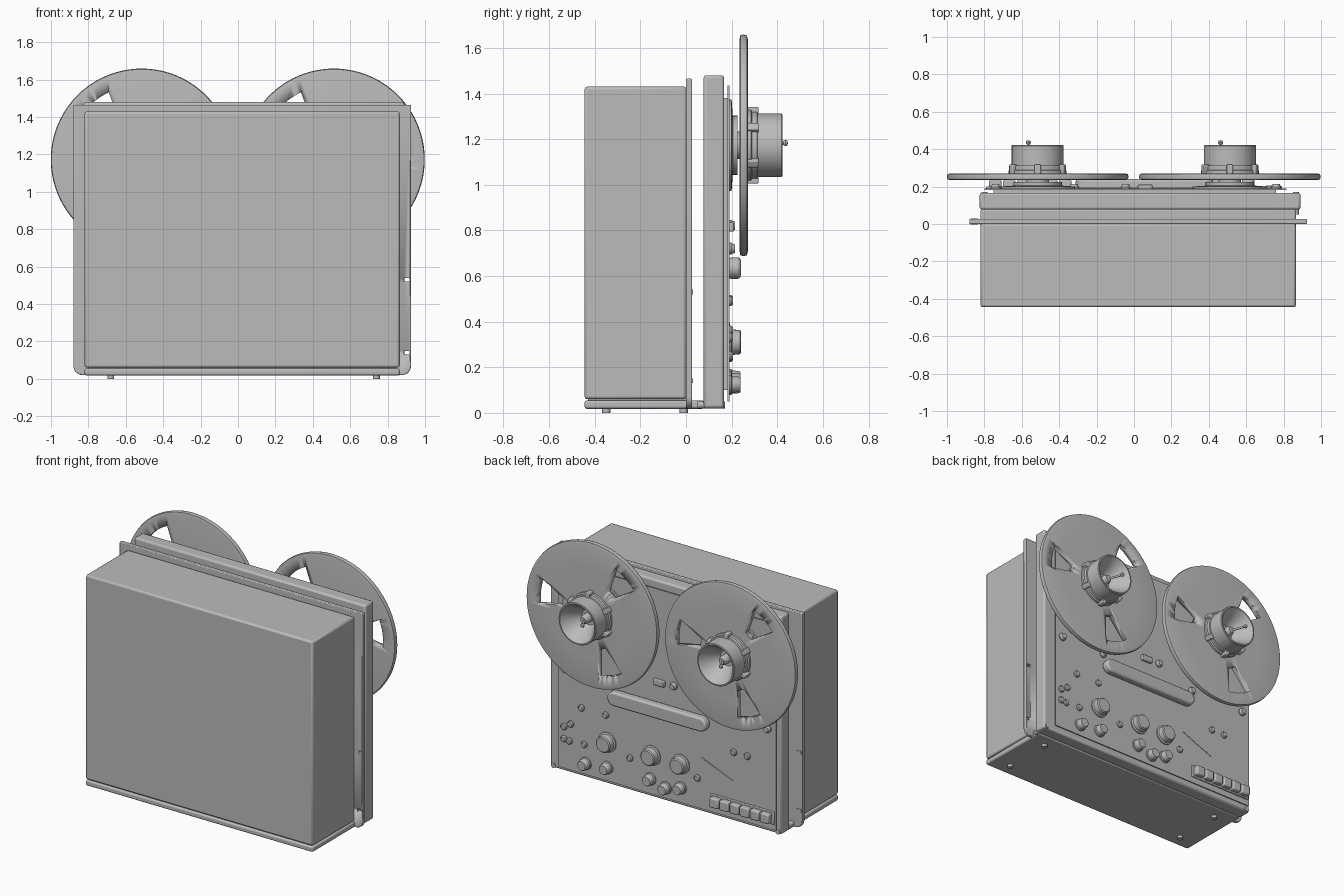
import bpy, bmesh
from math import sin, cos, pi, radians
from mathutils import Vector, Matrix

if "Cube" in bpy.data.objects:
    bpy.data.objects.remove(bpy.data.objects["Cube"])

grey = bpy.data.materials.new("plain grey")
grey.use_nodes = True
COLOUR = (0.5, 0.5, 0.5, 1)
grey.diffuse_color = COLOUR
grey.node_tree.nodes["Principled BSDF"].inputs["Base Color"].default_value = COLOUR


def finish(bm, name, bevel=0, segments=2):
    bmesh.ops.recalc_face_normals(bm, faces=bm.faces)
    mesh = bpy.data.meshes.new(name)
    bm.to_mesh(mesh)
    bm.free()
    ob = bpy.data.objects.new(name, mesh)
    bpy.context.collection.objects.link(ob)
    mesh.materials.append(grey)
    if bevel:
        mod = ob.modifiers.new("bevel", 'BEVEL')
        mod.width, mod.segments, mod.limit_method = bevel, segments, 'ANGLE'
    bpy.ops.object.select_all(action='DESELECT')
    ob.select_set(True)
    bpy.context.view_layer.objects.active = ob
    bpy.ops.object.shade_smooth_by_angle(angle=radians(35))
    return ob


def box(name, x, y, z, bevel=0):
    bm = bmesh.new()
    bmesh.ops.create_cube(bm, size=1)
    for v in bm.verts:
        v.co = [lo + (c + 0.5) * (hi - lo) for c, (lo, hi) in zip(v.co, (x, y, z))]
    return finish(bm, name, bevel)


def prism(name, points, y0, y1, bevel=0):
    """Outline in x and z, pushed along y."""
    bm = bmesh.new()
    face = bm.faces.new([bm.verts.new((x, y0, z)) for x, z in points])
    ext = bmesh.ops.extrude_face_region(bm, geom=[face])["geom"]
    for v in ext:
        if isinstance(v, bmesh.types.BMVert):
            v.co.y = y1
    return finish(bm, name, bevel)


def lathe(name, x, z, profile, steps=32):
    """Turn a (radius, y) profile about an axis along y."""
    bm = bmesh.new()
    vs = [bm.verts.new((r, y, 0)) for r, y in profile]
    es = [bm.edges.new(p) for p in zip(vs, vs[1:])]
    bmesh.ops.spin(bm, geom=vs + es, cent=(0, 0, 0), axis=(0, 1, 0),
                   angle=2 * pi, steps=steps)
    bmesh.ops.remove_doubles(bm, verts=bm.verts, dist=0.0004)
    bmesh.ops.translate(bm, verts=bm.verts, vec=(x, 0, z))
    return finish(bm, name)


def rod(name, a, b, r):
    a, b = Vector(a), Vector(b)
    bm = bmesh.new()
    turn = (b - a).to_track_quat('Z', 'Y').to_matrix().to_4x4()
    bmesh.ops.create_cone(bm, cap_ends=True, segments=16, radius1=r, radius2=r,
                          depth=(b - a).length,
                          matrix=Matrix.Translation((a + b) / 2) @ turn)
    return finish(bm, name)


def arc(cx, cz, r, start, end, n=10):
    return [(cx + r * cos(radians(start + (end - start) * i / n)),
             cz + r * sin(radians(start + (end - start) * i / n))) for i in range(n + 1)]


def cut(ob, cutter):
    mod = ob.modifiers.new("cut", 'BOOLEAN')
    mod.operation, mod.object, mod.solver = 'DIFFERENCE', cutter, 'EXACT'
    cutter.hide_render = True
    cutter.hide_set(True)


# Case, base slab and feet
box("case", (-0.82, 0.865), (-0.445, 0.002), (0.06, 1.43), 0.012)
box("base_slab", (-0.82, 0.865), (-0.445, 0.08), (0.018, 0.055), 0.01)
box("base_core", (-0.8, 0.845), (-0.43, 0), (0.05, 0.07))
for fx in (-0.68, 0.74):
    for fy in (-0.35, -0.01):
        rod("foot", (fx, fy, 0), (fx, fy, 0.03), 0.018)

# Mounting flange with rounded lower corners and edge slots
outline = [(0.925, 1.465), (-0.88, 1.465)] + arc(-0.83, 0.07, 0.05, 180, 270) \
    + arc(0.875, 0.07, 0.05, 270, 360)
flange = prism("flange", outline, 0, 0.027, 0.005)
for sz in (0.14, 0.53):
    cut(flange, box("slot_cutter", (0.888, 0.918), (-0.1, 0.07), (sz - 0.01, sz + 0.01)))
    box("flange_tab", (-0.875, -0.835), (-0.003, 0.03), (sz - 0.01, sz + 0.01))

# Front panel and thin deck plate
box("front_panel", (-0.825, 0.89), (0.077, 0.167), (0.02, 1.48), 0.012)
box("deck_plate", (-0.8, 0.815), (0.183, 0.19), (0.05, 1.435))
box("deck_core", (-0.75, 0.76), (0.16, 0.185), (0.1, 1.38))
for px in (-0.8, 0.865):
    rod("corner_bolt", (px, 0.05, 0.035), (px, 0.172, 0.035), 0.016)

# Reels
RZ = 1.173
for cx in (-0.515, 0.5125):
    reel = lathe("reel", cx, RZ, [(0, 0.237), (0.15, 0.237), (0.465, 0.235), (0.482, 0.238),
                                  (0.486, 0.252), (0.482, 0.267), (0.465, 0.271),
                                  (0.3, 0.266), (0.15, 0.271), (0, 0.271)], 96)
    for a in (9, 129, 249):
        shape = arc(0, 0, 0.4, a - 13, a + 13) + arc(0, 0, 0.22, a + 7, a - 7, 4)
        hole = prism("window_cutter", [(cx + p, RZ + q) for p, q in shape], 0.2, 0.3)
        cut(reel, hole)
    lathe("hub", cx, RZ, [(0, 0.262), (0.155, 0.262), (0.155, 0.285), (0.147, 0.29),
                          (0.147, 0.312), (0.139, 0.314), (0.139, 0.418), (0.136, 0.422),
                          (0.128, 0.422), (0.122, 0.415), (0.05, 0.3), (0, 0.3)], 64)
    for i in range(6):
        lug = box("hub_lug", (0.13, 0.168), (0.265, 0.318), (-0.017, 0.017), 0.005)
        lug.matrix_world = Matrix.Translation((cx, 0, RZ)) @ Matrix.Rotation(
            radians(60 * i + 30), 4, 'Y')
    lathe("spindle", cx, RZ, [(0, 0.29), (0.03, 0.29), (0.03, 0.34), (0.02, 0.36), (0, 0.36)])
    rod("latch_lever", (cx, 0.34, RZ), (cx - 0.05, 0.43, RZ + 0.01), 0.007)
    lathe("latch_ball", cx - 0.05, RZ + 0.01, [(0, 0.425), (0.01, 0.427), (0.014, 0.436),
                                               (0.01, 0.445), (0, 0.447)], 16)
    lathe("reel_table", cx, RZ, [(0, 0.185), (0.2, 0.185), (0.2, 0.2), (0.13, 0.205),
                                 (0.13, 0.225), (0.06, 0.225), (0.06, 0.24), (0, 0.24)])

# Head cover bar and tape guides
box_z = 0.635
bar = arc(0.375, box_z, 0.047, -90, 90) + arc(-0.265, box_z, 0.047, 90, 270)
prism("head_cover", bar, 0.185, 0.24, 0.012)


def knob(name, x, z, r, top):
    lathe(name, x, z, [(0, 0.185), (r, 0.185), (r, 0.198), (r * 0.85, 0.202),
                       (r * 0.8, top - 0.006), (r * 0.7, top), (0, top)], 24)


for gx, gz in ((0.42, 0.72), (-0.32, 0.72), (0.76, 0.72), (-0.74, 0.72)):
    knob("tape_guide", gx, gz, 0.026, 0.215)

# Counter window and reset button
box("counter", (0.02, 0.1), (0.185, 0.21), (0.795, 0.835), 0.005)
knob("reset_button", -0.045, 0.82, 0.025, 0.215)

# Control knobs
for x in (0.45, 0.12, -0.095):
    knob("large_knob", x, 0.31, 0.066, 0.242)
for x, z in ((0.61, 0.125), (0.45, 0.14), (0.13, 0.15), (0.016, 0.12), (-0.095, 0.15)):
    knob("medium_knob", x, z, 0.042, 0.238)
for x, z in ((0.64, 0.49), (0.46, 0.49), (0.28, 0.25), (-0.22, 0.25), (0.62, 0.25),
             (0.77, 0.33), (0.72, 0.36), (0.77, 0.25), (0.73, 0.245),
             (-0.49, 0.495), (-0.59, 0.495)):
    knob("small_knob", x, z, 0.022, 0.205)

# Slanted trim line and row of push keys
rod("trim_line", (-0.25, 0.19, 0.395), (-0.48, 0.19, 0.3), 0.003)
box("key_base", (-0.79, -0.32), (0.185, 0.2), (0.09, 0.175), 0.004)
for i in range(6):
    kx = -0.775 + i * 0.075
    box("push_key", (kx, kx + 0.066), (0.19, 0.235), (0.1, 0.165), 0.008)
